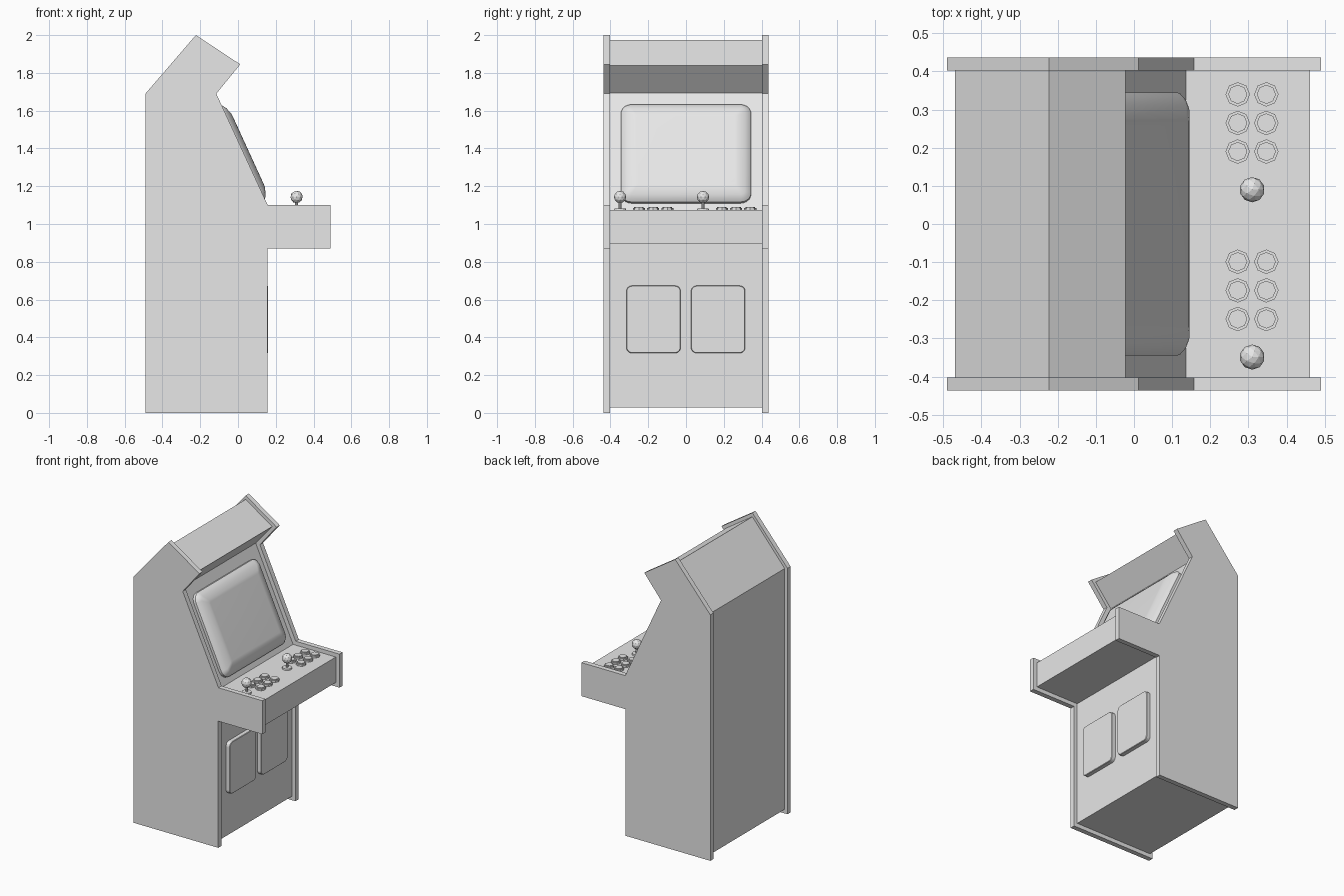
import bpy, bmesh, math
from mathutils import Vector, Matrix

old = bpy.data.objects.get("Cube")
if old:
    bpy.data.objects.remove(old, do_unlink=True)

grey = bpy.data.materials.new("cabinet_grey")
grey.use_nodes = True
grey.diffuse_color = (0.8, 0.8, 0.8, 1)
for node in grey.node_tree.nodes:
    if node.type == 'BSDF_PRINCIPLED':
        node.inputs["Base Color"].default_value = grey.diffuse_color


def finish(name, bm):
    bmesh.ops.recalc_face_normals(bm, faces=bm.faces)
    mesh = bpy.data.meshes.new(name)
    bm.to_mesh(mesh)
    bm.free()
    mesh.materials.append(grey)
    obj = bpy.data.objects.new(name, mesh)
    bpy.context.collection.objects.link(obj)
    return obj


def loft(bm, rings):
    """Skin equal-length rings of points and cap both ends."""
    rows = [[bm.verts.new(p) for p in ring] for ring in rings]
    for a, b in zip(rows, rows[1:]):
        for i in range(len(a)):
            j = (i + 1) % len(a)
            bm.faces.new((a[i], a[j], b[j], b[i]))
    bm.faces.new(rows[0])
    bm.faces.new(rows[-1])


def prism(name, profile, y0, y1):
    bm = bmesh.new()
    loft(bm, [[(x, y, z) for x, z in profile] for y in (y0, y1)])
    return finish(name, bm)


def rounded_plate(name, origin, up, width, height, radius, steps):
    """Rounded rectangle raised along its normal through (inset, lift) steps."""
    side, up = Vector((0, 1, 0)), Vector(up).normalized()
    normal = side.cross(up)
    rings = []
    for inset, lift in steps:
        r = max(radius - inset, 0.012)
        ring = []
        for k, (sx, sy) in enumerate(((1, 1), (-1, 1), (-1, -1), (1, -1))):
            cx = sx * (width / 2 - inset - r)
            cy = sy * (height / 2 - inset - r)
            for s in range(6):
                a = math.radians(90 * k + 18 * s)
                ring.append(Vector(origin) + side * (cx + r * math.cos(a))
                            + up * (cy + r * math.sin(a)) + normal * lift)
        rings.append(ring)
    bm = bmesh.new()
    loft(bm, rings)
    return finish(name, bm)


def disc(bm, x, y, z0, z1, r0, r1, sides):
    bmesh.ops.create_cone(bm, cap_ends=True, segments=sides, radius1=r0, radius2=r1,
                          depth=z1 - z0, matrix=Matrix.Translation((x, y, (z0 + z1) / 2)))


# Side panels
outer = [(-0.49, 0), (0.155, 0), (0.155, 0.87), (0.49, 0.87), (0.49, 1.10),
         (0.157, 1.10), (-0.115, 1.69), (0.012, 1.845), (-0.223, 2.0), (-0.49, 1.69)]
prism("left_side_panel", outer, 0.402, 0.436)
prism("right_side_panel", outer, -0.436, -0.402)

# Recessed cabinet body
deck = 1.073
inner = [(-0.469, 0.028), (0.13, 0.028), (0.13, 0.898), (0.462, 0.898), (0.462, deck),
         (0.137, deck), (-0.147, 1.693), (-0.022, 1.84), (-0.223, 1.973), (-0.469, 1.683)]
prism("cabinet_body", inner, -0.404, 0.404)

# Bulging screen on the sloped panel
slope = Vector((-0.416, 0, 0.909))
screen = rounded_plate("screen", Vector((0.137, 0, deck)) + slope * 0.324, slope,
                       0.69, 0.567, 0.055,
                       [(0, -0.01), (0, 0.018), (0.012, 0.031), (0.032, 0.043),
                        (0.068, 0.056), (0.085, 0.057)])
bpy.ops.object.select_all(action='DESELECT')
screen.select_set(True)
bpy.context.view_layer.objects.active = screen
bpy.ops.object.shade_smooth_by_angle(angle=math.radians(30))

# Coin doors
for label, y in (("left", 0.17), ("right", -0.172)):
    rounded_plate(label + "_coin_door", (0.13, y, 0.495), (0, 0, 1), 0.287, 0.357, 0.03,
                  [(0, -0.01), (0, 0.026), (0.003, 0.029)])

# Joysticks and button groups, one set per player
for label, y in (("left", 0.09), ("right", -0.349)):
    bm = bmesh.new()
    disc(bm, 0.31, y, deck - 0.005, deck + 0.01, 0.032, 0.03, 12)
    disc(bm, 0.31, y, deck, 1.13, 0.008, 0.008, 8)
    bmesh.ops.create_icosphere(bm, subdivisions=2, radius=0.033,
                               matrix=Matrix.Translation((0.31, y, 1.143)))
    finish(label + "_joystick", bm)

    bm = bmesh.new()
    for row in range(3):
        for x in (0.272, 0.347):
            by = y + 0.1 + 0.075 * row
            disc(bm, x, by, deck - 0.005, deck + 0.012, 0.032, 0.032, 8)
            disc(bm, x, by, deck, deck + 0.018, 0.025, 0.025, 8)
    finish(label + "_buttons", bm)
